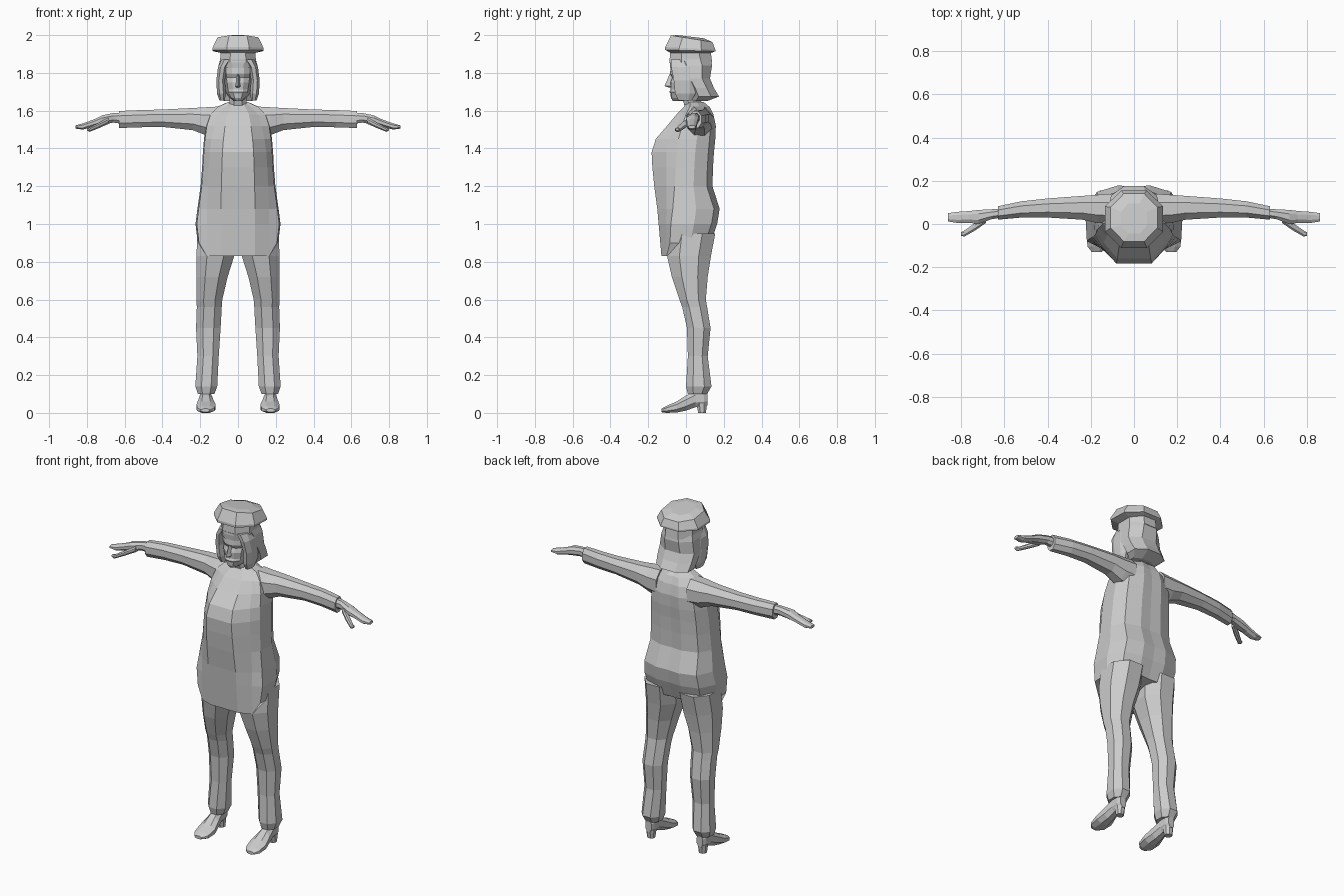
import bpy, bmesh

grey = bpy.data.materials.new("plain_grey")
grey.diffuse_color = (0.6, 0.6, 0.6, 1)


def loft(name, rings, mirror=False):
    """Skin closed rings of 3D points, cap both ends, optionally mirror in x."""
    bm = bmesh.new()
    for s in ((1, -1) if mirror else (1,)):
        vs = [[bm.verts.new((s * x, y, z)) for x, y, z in r] for r in rings]
        n = len(vs[0])
        for a, b in zip(vs, vs[1:]):
            for i in range(n):
                j = (i + 1) % n
                bm.faces.new((a[i], a[j], b[j], b[i]))
        bm.faces.new(vs[0][::-1])
        bm.faces.new(vs[-1])
    bmesh.ops.recalc_face_normals(bm, faces=bm.faces[:])
    me = bpy.data.meshes.new(name)
    bm.to_mesh(me)
    bm.free()
    me.materials.append(grey)
    ob = bpy.data.objects.new(name, me)
    bpy.context.collection.objects.link(ob)
    return ob


def octagon(u0, u1, v0, v1, c=0.28):
    """Rectangle with chamfered corners."""
    a, b = (u1 - u0) * c, (v1 - v0) * c
    return [(u0 + a, v0), (u1 - a, v0), (u1, v0 + b), (u1, v1 - b),
            (u1 - a, v1), (u0 + a, v1), (u0, v1 - b), (u0, v0 + b)]


def along_z(rows, c=0.28):
    return [[(x, y, z) for x, y in octagon(*r, c)] for z, *r in rows]


def along_x(rows):
    return [[(x, y, z) for y, z in octagon(*r)] for x, *r in rows]


def along_y(rows):
    return [[(x, y, z) for x, z in octagon(*r)] for y, *r in rows]


def symmetric(half, z):
    """Full ring from half an outline running front centre to back centre."""
    full = half + [(-x, y) for x, y in half[-2:0:-1]]
    return [(x, y, z) for x, y in full]


# Torso with apron front: z, apron half width, half width, front, side edge, back
torso = []
for z, a, w, yf, ys, yb in [
        (0.83, .165, .213, -.130, -.085, .130), (1.00, .165, .225, -.145, -.080, .165),
        (1.08, .165, .215, -.152, -.070, .178), (1.20, .160, .198, -.168, -.060, .140),
        (1.30, .155, .190, -.178, -.055, .143), (1.38, .150, .186, -.182, -.050, .148),
        (1.45, .140, .180, -.160, -.040, .155), (1.52, .125, .170, -.100, -.020, .158),
        (1.58, .105, .150, -.050, 0.000, .145), (1.62, .070, .110, -.012, .020, .125),
        (1.645, .030, .055, 0.005, .020, .095)]:
    torso.append(symmetric([(0, yf), (a * .55, yf), (a, yf + (ys - yf) * .6), (w * .97, ys),
                            (w, ys + (yb - ys) * .5), (w * .8, yb - .03), (w * .35, yb),
                            (0, yb - .004)], z))
# seat rises behind the apron hem
torso[0] = [(x, y, z + (.07 if y > -.1 else 0)) for x, y, z in torso[0]]
loft("torso_and_apron", torso)

# Trouser legs: z, x0, x1, y0, y1
loft("trouser_legs", along_z([
    (0.95, .010, .215, -.090, .155), (0.83, .020, .220, -.100, .132),
    (0.72, .055, .220, -.075, .115), (0.60, .083, .220, -.035, .105),
    (0.56, .086, .218, -.020, .112), (0.45, .092, .222, .005, .130),
    (0.30, .102, .215, .010, .115), (0.14, .110, .226, .000, .135),
    (0.10, .125, .212, .010, .112)]), True)

# Shoes and heels
loft("shoes", along_y([
    (-.130, .150, .195, .004, .022), (-.105, .125, .215, 0, .036), (-.050, .118, .220, .002, .060),
    (0.000, .130, .210, .012, .092), (0.050, .140, .202, .030, .120),
    (0.095, .142, .200, .035, .120), (0.113, .150, .190, .040, .110)]), True)
loft("shoe_heels", along_z([(0, .150, .192, .065, .105), (.05, .145, .197, .055, .112)]), True)

# Sleeves, hands, thumbs: x, y0, y1, z0, z1
loft("sleeves", along_x([
    (.10, .000, .140, 1.46, 1.622), (.17, .005, .135, 1.47, 1.618), (.24, .020, .130, 1.497, 1.614),
    (.40, .030, .118, 1.514, 1.606), (.52, .030, .105, 1.512, 1.603),
    (.63, .020, .082, 1.508, 1.598)]), True)
loft("hands", along_x([
    (.61, .030, .072, 1.530, 1.590), (.66, .022, .068, 1.537, 1.587), (.72, .000, .065, 1.525, 1.575),
    (.76, .005, .060, 1.517, 1.555), (.82, .005, .056, 1.500, 1.533),
    (.86, .012, .050, 1.505, 1.522)]), True)
loft("thumbs", along_x([
    (.685, .005, .035, 1.530, 1.563), (.735, -.030, .005, 1.508, 1.537),
    (.785, -.058, -.030, 1.488, 1.510), (.800, -.055, -.038, 1.496, 1.508)]), True)

# Neck and face
loft("neck", along_z([(1.60, -.055, .055, 0, .10), (1.65, -.045, .045, -.015, .08),
                      (1.74, -.045, .045, -.02, .08)]))
head = []
for z, w, yf in [(1.652, .025, -.070), (1.668, .045, -.080), (1.690, .060, -.082),
                 (1.700, .063, -.088), (1.712, .066, -.081), (1.750, .073, -.084),
                 (1.775, .076, -.074), (1.795, .078, -.085), (1.880, .078, -.076)]:
    head.append(symmetric([(0, yf), (w * .4, yf + .005), (w * .8, yf + .03),
                           (w, .02), (w * .7, .08), (0, .09)], z))
loft("head", head)
loft("nose", [[(-w, -.07, z), (0, y, z), (w, -.07, z)] for z, w, y in
              [(1.722, .014, -.090), (1.730, .019, -.114), (1.742, .015, -.109), (1.795, .008, -.086)]])

# Hair: back volume, side locks, fringe
loft("hair_back", along_z([
    (1.650, -.075, .075, .030, .110), (1.675, -.105, .105, .025, .175), (1.72, -.112, .112, .010, .148),
    (1.77, -.113, .113, -.020, .127), (1.84, -.103, .103, -.050, .138),
    (1.88, -.092, .092, -.070, .130)]))
loft("hair_side_locks", along_z([
    (1.653, .070, .098, -.040, .030), (1.690, .064, .111, -.058, .050), (1.76, .069, .115, -.065, .050),
    (1.83, .058, .106, -.078, .050), (1.87, .030, .088, -.080, .050)]), True)
loft("hair_fringe", along_z([(1.825, -.065, .065, -.083, 0), (1.87, -.075, .075, -.088, 0)]))

# Hat band and puffed crown tilted toward the back
loft("hat_band", along_z([(1.855, -.096, .096, -.088, .138), (1.925, -.090, .090, -.082, .130)]))
crown = []
for z, w, y0, y1, tilt in [(1.905, .090, -.080, .130, 0), (1.918, .135, -.110, .155, .03),
                           (1.930, .135, -.110, .155, .05), (1.978, .108, -.080, .140, .16),
                           (1.988, .060, -.045, .095, .12)]:
    crown.append([(x, y, z - tilt * (y - .02)) for x, y in octagon(-w, w, y0, y1)])
ob = loft("hat_crown", crown)
# lift the crown's highest edge to full height
top = max(v.co.z for v in ob.data.vertices)
for v in ob.data.vertices:
    if v.co.z > 1.95:
        v.co.z += 2.0 - top
